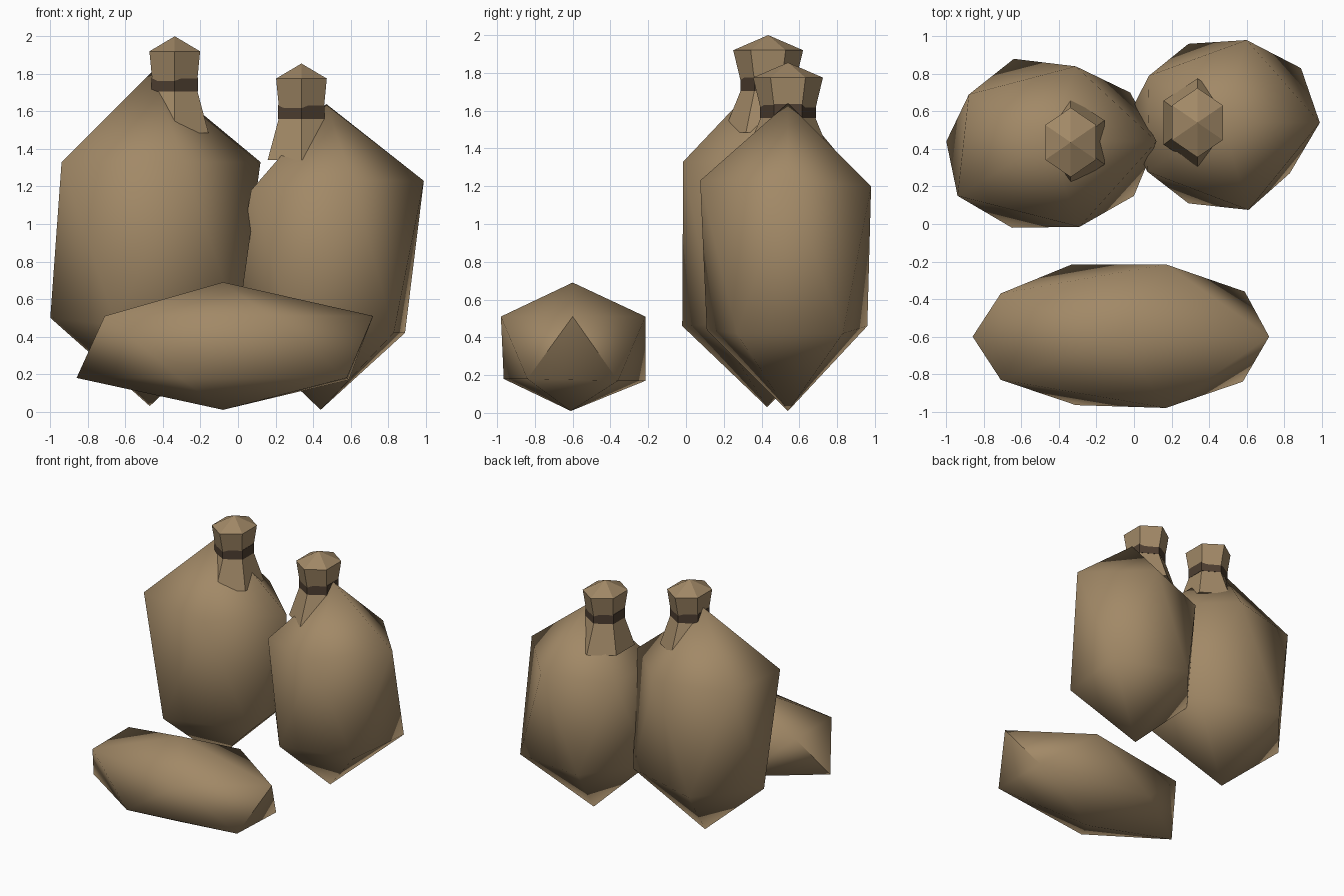
import bpy, bmesh, math

if "Cube" in bpy.data.objects:
    bpy.data.objects.remove(bpy.data.objects["Cube"])


def material(name, color):
    m = bpy.data.materials.new(name)
    m.diffuse_color = (*color, 1)
    m.use_nodes = True
    m.node_tree.nodes["Principled BSDF"].inputs["Base Color"].default_value = m.diffuse_color
    return m


CLOTH = material("tan_cloth", (0.36, 0.25, 0.135))
CORD = material("dark_cord", (0.075, 0.048, 0.03))


def make(name, verts, faces, mat, smooth_angle=None):
    me = bpy.data.meshes.new(name)
    me.from_pydata(verts, [], faces)
    bm = bmesh.new()
    bm.from_mesh(me)
    bmesh.ops.recalc_face_normals(bm, faces=bm.faces)
    bm.to_mesh(me)
    bm.free()
    me.materials.append(mat)
    ob = bpy.data.objects.new(name, me)
    bpy.context.collection.objects.link(ob)
    if smooth_angle:
        bpy.context.view_layer.objects.active = ob
        ob.select_set(True)
        bpy.ops.object.shade_smooth_by_angle(angle=math.radians(smooth_angle))
        ob.select_set(False)
    return ob


# Twenty-sided sack: two staggered rings of five closed by a point at each end
def sack(name, top, bottom, upper, lower):
    faces = []
    for i in range(5):
        j = (i + 1) % 5
        faces += [(i, j, 10), (5 + j, 5 + i, 11), (i, 5 + i, j), (j, 5 + i, 5 + j)]
    make(name, upper + lower + [top, bottom], faces, CLOTH, 60)


# Six-sided stack of rings (z, x radius, y radius), corners pointing along y
def hex_stack(name, centre, rings, mat, tip=None):
    cx, cy, cz = centre
    verts, faces = [], []
    for z, rx, ry in rings:
        for k in range(6):
            a = math.radians(90 + 60 * k)
            verts.append((cx + rx * math.cos(a), cy + ry * math.sin(a), cz + z))
    for r in range(len(rings) - 1):
        for k in range(6):
            a, b = r * 6 + k, r * 6 + (k + 1) % 6
            faces.append((a, b, b + 6, a + 6))
    faces.append(tuple(range(5, -1, -1)))
    last = len(verts) - 6
    if tip:
        verts.append((cx, cy, cz + tip))
        faces += [(last + k, last + (k + 1) % 6, last + 6) for k in range(6)]
    else:
        faces.append(tuple(range(last, last + 6)))
    make(name, verts, faces, mat)


# Standing sacks
sack("tall_sack", (-0.46, 0.44, 1.81), (-0.47, 0.43, 0.03),
     [(0.12, 0.44, 1.33), (-0.31, 0.84, 1.33), (-0.88, 0.69, 1.33),
      (-0.94, 0.15, 1.33), (-0.29, -0.015, 1.33)],
     [(-0.02, 0.70, 0.50), (-0.64, 0.88, 0.50), (-1.0, 0.44, 0.50),
      (-0.65, -0.02, 0.46), (0.0, 0.15, 0.47)])
sack("short_sack", (0.47, 0.54, 1.64), (0.44, 0.54, 0.01),
     [(0.99, 0.54, 1.23), (0.60, 0.98, 1.20), (0.08, 0.79, 1.18),
      (0.07, 0.28, 1.18), (0.61, 0.075, 1.23)],
     [(0.89, 0.83, 0.42), (0.29, 0.96, 0.46), (-0.05, 0.54, 0.48),
      (0.29, 0.11, 0.44), (0.83, 0.27, 0.42)])

# Sack lying on its side
sack("lying_sack", (-0.08, -0.6, 0.69), (-0.08, -0.61, 0.01),
     [(0.72, -0.6, 0.51), (0.17, -0.215, 0.51), (-0.71, -0.37, 0.51),
      (-0.71, -0.83, 0.51), (0.17, -0.98, 0.51)],
     [(0.59, -0.36, 0.17), (-0.33, -0.215, 0.17), (-0.86, -0.6, 0.18),
      (-0.31, -0.965, 0.18), (0.58, -0.84, 0.18)])

# Gathered necks with tied cords
for label, base in (("tall", (-0.337, 0.435, 1.485)), ("short", (0.338, 0.54, 1.34))):
    hex_stack(label + "_sack_neck", base,
              [(0, 0.208, 0.235), (0.24, 0.134, 0.138), (0.435, 0.156, 0.185)],
              CLOTH, 0.515)
    hex_stack(label + "_sack_cord", base,
              [(0.22, 0.143, 0.147), (0.295, 0.143, 0.147)], CORD)
